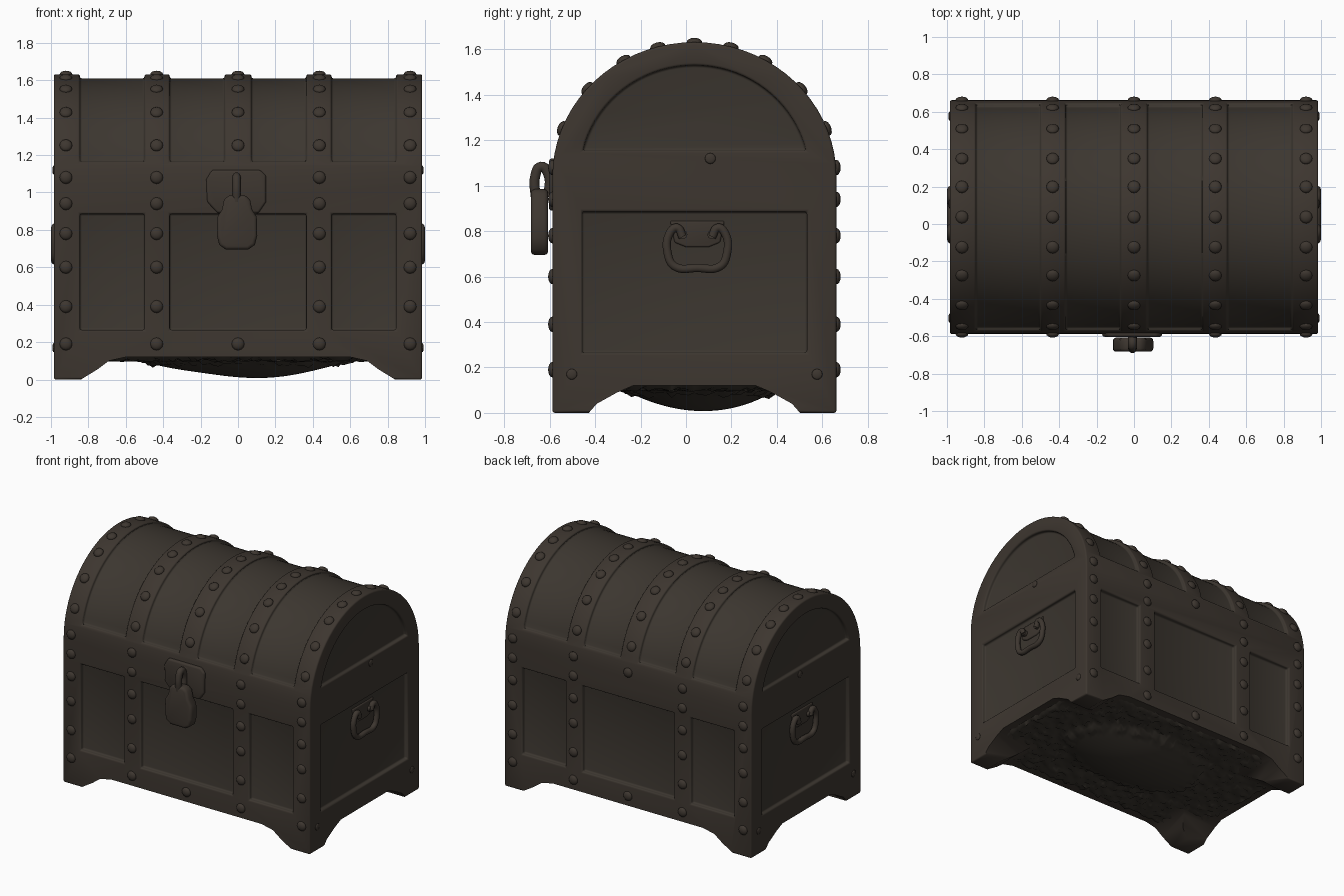
import bpy, bmesh, math, random
from mathutils import Matrix, Vector

cube = bpy.data.objects.get("Cube")
if cube:
    bpy.data.objects.remove(cube)
random.seed(4)

CY, CZ = 0.037, 1.04             # middle of the chest in y, spring line of the lid
HX, HY, RZ = 0.985, 0.625, 0.592  # half length, half depth, lid rise


def material(name, colour):
    m = bpy.data.materials.new(name)
    m.use_nodes = True
    m.diffuse_color = (*colour, 1)
    bsdf = next(n for n in m.node_tree.nodes if n.type == 'BSDF_PRINCIPLED')
    bsdf.inputs["Base Color"].default_value = (*colour, 1)
    return m


IRON = material("dark_bronze", (0.047, 0.037, 0.029))
WOOD = material("dark_wood", (0.045, 0.037, 0.029))
BASE = material("worn_base", (0.043, 0.036, 0.028))


def finish(name, bm, mat):
    bmesh.ops.recalc_face_normals(bm, faces=bm.faces)
    mesh = bpy.data.meshes.new(name)
    bm.to_mesh(mesh)
    bm.free()
    obj = bpy.data.objects.new(name, mesh)
    mesh.materials.append(mat)
    bpy.context.collection.objects.link(obj)
    return obj


def bake_smooth(obj, angle=40):
    bpy.ops.object.select_all(action='DESELECT')
    obj.select_set(True)
    bpy.context.view_layer.objects.active = obj
    bpy.ops.object.convert(target='MESH')
    bpy.ops.object.shade_smooth_by_angle(angle=math.radians(angle))


def prism(bm, pts, axis, a, b):
    """Extrude a flat outline (y, z) along x or (x, z) along y."""
    place = (lambda p, t: (t, p[0], p[1])) if axis == 'x' else (lambda p, t: (p[0], t, p[1]))
    lo = [bm.verts.new(place(p, a)) for p in pts]
    hi = [bm.verts.new(place(p, b)) for p in pts]
    bm.faces.new(lo)
    bm.faces.new(hi[::-1])
    for i in range(len(pts)):
        j = (i + 1) % len(pts)
        bm.faces.new((lo[i], lo[j], hi[j], hi[i]))


def rect(a, b, z0, z1):
    return [(a, z0), (b, z0), (b, z1), (a, z1)]


def arch(ry, rz, zmin=CZ, n=36):
    """Arc of the lid above zmin, from back to front."""
    a0 = math.asin((zmin - CZ) / rz)
    return [(CY + ry * math.cos(a), CZ + rz * math.sin(a))
            for a in (a0 + (math.pi - 2 * a0) * i / n for i in range(n + 1))]


def bevel(obj, width, segments=2):
    m = obj.modifiers.new("soft_edges", 'BEVEL')
    m.width, m.segments = width, segments
    m.limit_method, m.angle_limit = 'ANGLE', math.radians(40)


def cut(obj, cutter):
    m = obj.modifiers.new("cut", 'BOOLEAN')
    m.operation, m.solver, m.object = 'DIFFERENCE', 'EXACT', cutter
    m.material_mode = 'TRANSFER'
    cutter.hide_render = True


# Chest body: one arched solid
bm = bmesh.new()
prism(bm, [(CY - HY, 0), (CY + HY, 0)] + arch(HY, RZ), 'x', -HX, HX)
body = finish("chest_body", bm, IRON)

# Sunken panels between the bands
bm = bmesh.new()
for s in (-1, 1):
    wall = sorted((CY + s * (HY - 0.032), CY + s * (HY + 0.1)))
    end = sorted((s * (HX - 0.028), s * (HX + 0.1)))
    for a, b in ((-0.845, -0.5), (-0.365, 0.365), (0.5, 0.845)):
        prism(bm, rect(a, b, 0.265, 0.885), 'y', *wall)
    prism(bm, rect(CY - 0.495, CY + 0.495, 0.265, 0.885), 'x', *end)
    prism(bm, arch(0.505, 0.49, 1.155), 'x', *end)
    lid = arch(HY + 0.1, RZ + 0.1, 1.165) + arch(HY - 0.022, RZ - 0.022, 1.165)[::-1]
    for a, b in ((0.072, 0.365), (0.5, 0.845)):
        prism(bm, lid, 'x', *sorted((s * a, s * b)))
panels = finish("panel_cutter", bm, WOOD)
cut(body, panels)
bevel(body, 0.015, 3)

# Corner feet left by arched cuts in both directions
cutters = [panels]
for axis, mid, curve in (('y', 0, [(0.84, 0), (0.75, 0.055), (0.69, 0.1), (0.6, 0.12)]),
                         ('x', CY, [(0.465, 0), (0.43, 0.04), (0.34, 0.09), (0.27, 0.12)])):
    half = [(curve[0][0], -0.1)] + curve
    outline = [(mid + u, z) for u, z in half] + [(mid - u, z) for u, z in half[::-1]]
    bm = bmesh.new()
    prism(bm, outline, axis, -1.2, 1.2)
    cutters.append(finish("foot_cutter_" + axis, bm, IRON))
    cut(body, cutters[-1])
body.modifiers.new("even_shading", 'WEIGHTED_NORMAL').keep_sharp = True
bake_smooth(body)
for c in cutters:
    bpy.data.objects.remove(c)

# Rough underside with a sagging middle
bm = bmesh.new()
bmesh.ops.create_grid(bm, x_segments=70, y_segments=46, size=1)
for v in bm.verts:
    x, y = v.co.x * 0.94, CY + v.co.y * 0.58
    edge = max(abs(v.co.x), abs(v.co.y)) > 0.98
    r2 = ((x - 0.04 - 0.1 * y) / 0.58) ** 2 + ((y - 0.06) / 0.35) ** 2
    sag = 0.112 * max(0, 1 - r2) ** 0.8 * (0.92 + 0.08 * math.sin(7 * x + 5 * y))
    rough = 0 if r2 < 0.75 else random.uniform(-0.004, 0.024)
    v.co = (x, y, 0.13 if edge else 0.118 - sag - rough)
under = finish("underside", bm, BASE)
if under.data.polygons[0].normal.z > 0:
    under.data.flip_normals()
bake_smooth(under, 60)

# Worn rivets along the bands
bm = bmesh.new()


def rivet(pos, normal, r=0.034, height=0.019):
    turn = Vector(normal).to_track_quat('Z', 'Y').to_matrix().to_4x4()
    bmesh.ops.create_uvsphere(bm, u_segments=12, v_segments=8, radius=1,
                              matrix=Matrix.Translation(pos) @ turn @ Matrix.Diagonal((r, r, height, 1)))


for x in (-0.92, -0.435, 0, 0.435, 0.92):
    for deg in (21, 41, 60, 75, 90, 105, 120, 139, 159):
        c, s = math.cos(math.radians(deg)), math.sin(math.radians(deg))
        rivet((x, CY + HY * c, CZ + RZ * s), (0, c, s))
    for side in (-1, 1):
        for z in (0.19, 0.39, 0.6, 0.78, 0.94, 1.08):
            if x or z in (0.19, 1.08):
                rivet((x, CY + side * HY, z), (0, side, 0))
for side in (-1, 1):
    for y, z in ((-0.54, 0.17), (0.54, 0.17), (0.07, 1.12)):
        rivet((side * HX, CY + y, z), (side, 0, 0), 0.024, 0.008)
bake_smooth(finish("rivets", bm, IRON), 60)


def rod(name, points, radius):
    cu = bpy.data.curves.new(name, 'CURVE')
    cu.dimensions, cu.bevel_depth, cu.bevel_resolution = '3D', radius, 3
    cu.use_fill_caps, cu.resolution_u = True, 6
    sp = cu.splines.new('BEZIER')
    sp.bezier_points.add(len(points) - 1)
    for bp, p in zip(sp.bezier_points, points):
        bp.co = p
        bp.handle_left_type = bp.handle_right_type = 'AUTO'
    obj = bpy.data.objects.new(name, cu)
    cu.materials.append(IRON)
    bpy.context.collection.objects.link(obj)
    bake_smooth(obj, 60)


def plate(name, pts, axis, a, b, width):
    b_m = bmesh.new()
    prism(b_m, pts, axis, a, b)
    obj = finish(name, b_m, IRON)
    bevel(obj, width, 3)
    bake_smooth(obj)


# Drop handles on both ends
for s, side in ((1, "left"), (-1, "right")):
    x = s * 0.98
    half = [(0.065, 0.775), (0.09, 0.815), (0.122, 0.79), (0.13, 0.7), (0.1, 0.645), (0, 0.638)]
    path = [(x, 0.05 - u, z) for u, z in half] + [(x, 0.05 + u, z) for u, z in half[-2::-1]]
    rod(side + "_handle", path, 0.019)
    plate(side + "_handle_plate", [(-0.07, 0.845), (-0.05, 0.75), (0.0, 0.73), (0.1, 0.73),
                                   (0.15, 0.75), (0.17, 0.845)], 'x', s * 0.945, s * 0.966, 0.008)
    for y in (-0.015, 0.115):
        rod(side + "_handle_mount", [(s * 0.95, y, 0.785), (s * 0.985, y, 0.785)], 0.021)

# Hasp plate, padlock and shackle on the front
plate("hasp_plate", [(-0.14, 1.12), (-0.17, 1.07), (-0.165, 0.95), (-0.11, 0.89), (0.11, 0.89),
                     (0.15, 0.95), (0.15, 1.09), (0.12, 1.12)], 'y', -0.603, -0.57, 0.012)
half = [(0.06, 0.695), (0.095, 0.72), (0.108, 0.77), (0.105, 0.87), (0.08, 0.91), (0.07, 0.96), (0.045, 0.985)]
plate("padlock", [(u - 0.005, z) for u, z in half] + [(-u - 0.005, z) for u, z in half[::-1]],
      'y', -0.683, -0.607, 0.018)
rod("shackle", [(-0.008, -0.662, 0.95), (-0.008, -0.664, 1.04), (-0.008, -0.638, 1.084),
                (-0.008, -0.606, 1.05), (-0.008, -0.606, 0.95)], 0.023)
